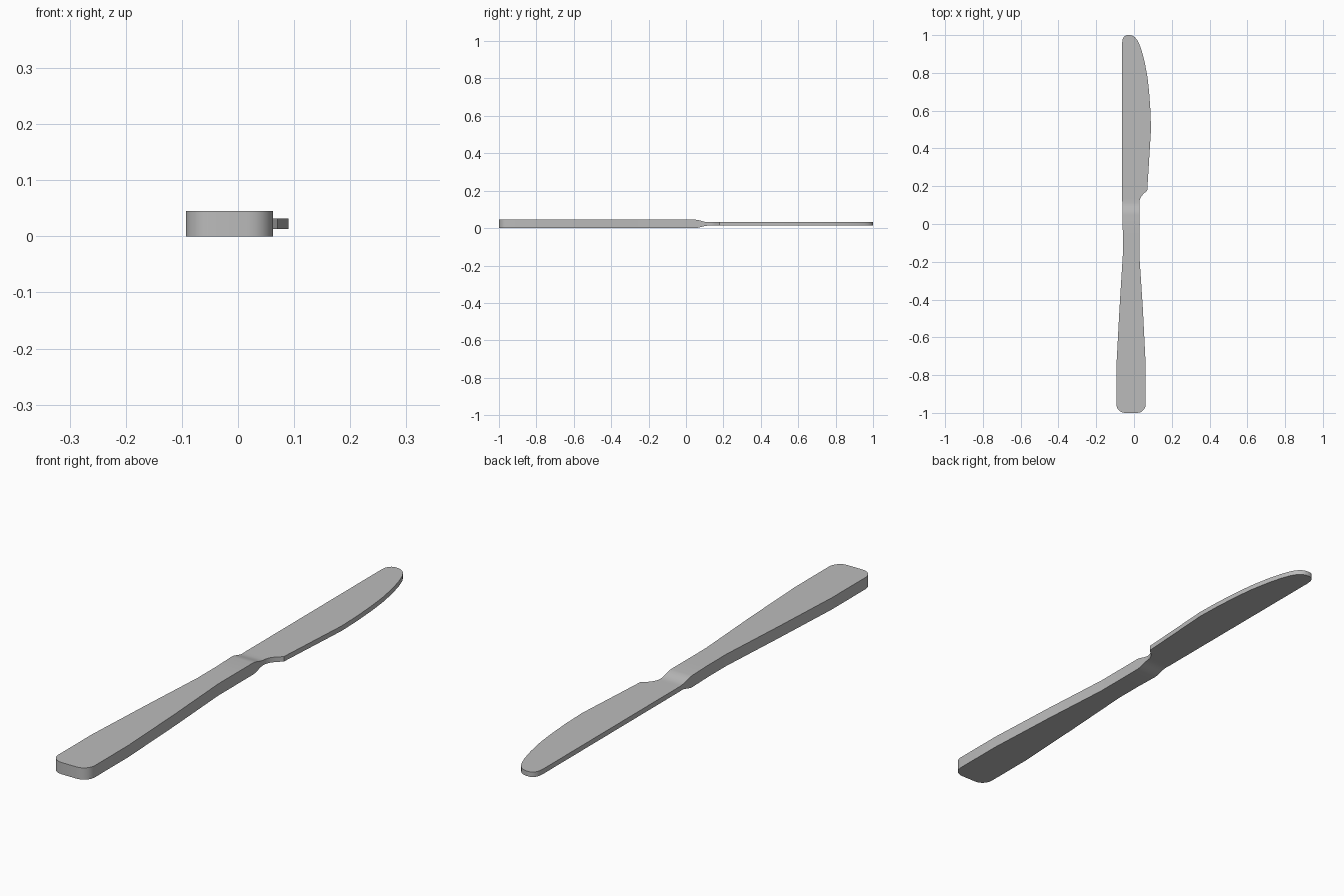
import bpy, bmesh, math

cube = bpy.data.objects.get("Cube")
if cube:
    bpy.data.objects.remove(cube, do_unlink=True)

# Brushed metal
steel = bpy.data.materials.new("steel grey")
steel.use_nodes = True
color = (0.5, 0.5, 0.5, 1)
steel.diffuse_color = color
steel.node_tree.nodes["Principled BSDF"].inputs["Base Color"].default_value = color

MID, THICK, THIN = 0.0225, 0.0225, 0.0095


def half_thickness(y):
    """Thick handle easing down to a thin blade."""
    t = min(max((y - 0.05) / 0.065, 0), 1)
    return THICK + (THIN - THICK) * t * t * (3 - 2 * t)


# Stations along the knife: y, back edge x, cutting edge x
stations = []

# Rounded butt of the handle
for i in range(6):
    a = math.radians(18 * i)
    inset = 0.045 * (1 - math.sin(a))
    stations.append((-0.955 - 0.045 * math.cos(a), -0.093 + inset, 0.062 - inset))

# Handle taper, neck and notch
stations += [(-0.75, -0.093, 0.062), (-0.45, -0.077, 0.047),
             (-0.16, -0.059, 0.028), (-0.05, -0.059, 0.028)]
stations += [(0.05 + 0.013 * i, -0.062, 0.028) for i in range(6)]
stations += [(0.13, -0.063, 0.031), (0.145, -0.063, 0.038),
             (0.16, -0.063, 0.05), (0.17, -0.063, 0.062), (0.178, -0.063, 0.07)]

# Blade belly and rounded tip
stations += [(0.5, -0.063, 0.09), (0.6, -0.063, 0.087), (0.7, -0.063, 0.08),
             (0.78, -0.063, 0.071), (0.86, -0.063, 0.056), (0.92, -0.063, 0.04),
             (0.955, -0.063, 0.027), (0.975, -0.061, 0.016),
             (0.988, -0.055, 0.005), (0.996, -0.047, -0.007), (1.0, -0.038, -0.02)]

# Loft a rectangular section through the stations
bm = bmesh.new()
rings = []
for y, back, edge in stations:
    h = half_thickness(y)
    rings.append([bm.verts.new((x, y, MID + s * h))
                  for x, s in ((back, -1), (edge, -1), (edge, 1), (back, 1))])
for a, b in zip(rings, rings[1:]):
    for i in range(4):
        j = (i + 1) % 4
        bm.faces.new((a[i], a[j], b[j], b[i]))
bm.faces.new(rings[0])
bm.faces.new(rings[-1])
bmesh.ops.recalc_face_normals(bm, faces=bm.faces[:])

mesh = bpy.data.meshes.new("table_knife")
bm.to_mesh(mesh)
bm.free()
mesh.materials.append(steel)
knife = bpy.data.objects.new("table_knife", mesh)
bpy.context.collection.objects.link(knife)
bpy.context.view_layer.objects.active = knife
knife.select_set(True)
bpy.ops.object.shade_smooth_by_angle(angle=math.radians(35))
